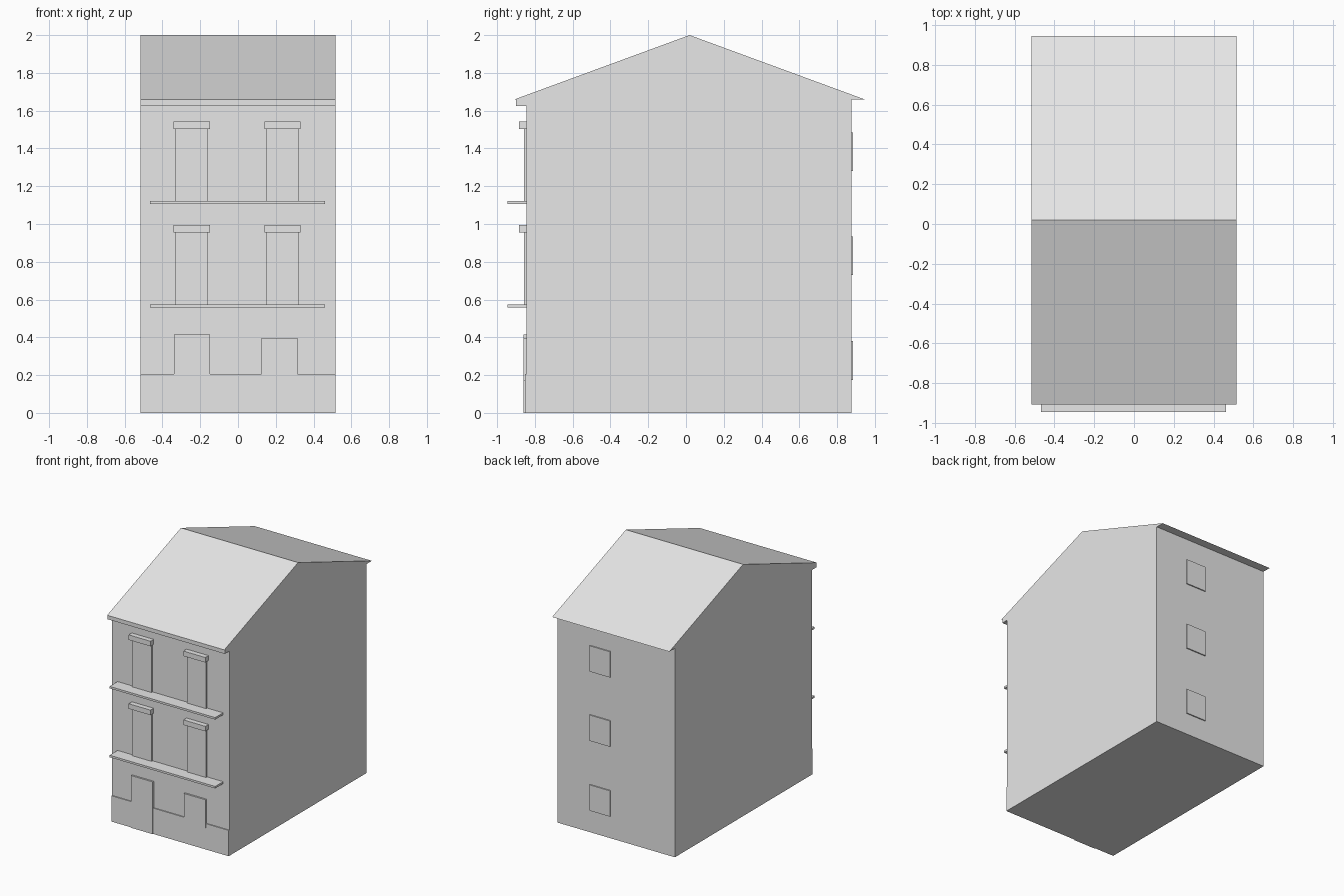
import bpy
import bmesh

cube = bpy.data.objects.get("Cube")
if cube:
    bpy.data.objects.remove(cube, do_unlink=True)

# One plain plaster colour for the whole building
plaster = bpy.data.materials.new("light_grey_plaster")
plaster.use_nodes = True
GREY = (0.8, 0.8, 0.8, 1)
plaster.diffuse_color = GREY
plaster.node_tree.nodes["Principled BSDF"].inputs["Base Color"].default_value = GREY

HALF_WIDTH = 0.515
FRONT, BACK = -0.845, 0.875
EAVES, RIDGE = 1.66, 2.0
ROOF_FRONT, ROOF_BACK = -0.907, 0.945


def prism(name, profile, x0, x1):
    """Extrude a closed (y, z) profile from x0 to x1."""
    bm = bmesh.new()
    face = bm.faces.new([bm.verts.new((x0, y, z)) for y, z in profile])
    sweep = bmesh.ops.extrude_face_region(bm, geom=[face])
    verts = [v for v in sweep["geom"] if isinstance(v, bmesh.types.BMVert)]
    bmesh.ops.translate(bm, verts=verts, vec=(x1 - x0, 0, 0))
    bmesh.ops.recalc_face_normals(bm, faces=bm.faces)
    mesh = bpy.data.meshes.new(name)
    bm.to_mesh(mesh)
    bm.free()
    mesh.materials.append(plaster)
    obj = bpy.data.objects.new(name, mesh)
    bpy.context.collection.objects.link(obj)
    return obj


def box(name, x0, x1, y0, y1, z0, z1):
    return prism(name, [(y0, z0), (y1, z0), (y1, z1), (y0, z1)], x0, x1)


# Gabled body: walls and roof share flush side faces, with overhanging eaves
ridge_y = (ROOF_FRONT + ROOF_BACK) / 2
prism("house_body", [
    (FRONT, 0), (BACK, 0), (BACK, EAVES), (ROOF_BACK, EAVES),
    (ridge_y, RIDGE), (ROOF_FRONT, EAVES), (FRONT, EAVES),
], -HALF_WIDTH, HALF_WIDTH)
box("front_cornice", -HALF_WIDTH, HALF_WIDTH, -0.9, FRONT, 1.625, EAVES)

# Ground floor: plinth, door and window
box("plinth", -HALF_WIDTH, HALF_WIDTH, -0.853, FRONT, 0, 0.205)
box("front_door", -0.34, -0.148, -0.859, FRONT, 0, 0.415)
box("ground_window", 0.125, 0.315, -0.859, FRONT, 0.17, 0.397)

# Upper floors: balcony slab, two tall windows with lintels
for floor, z in (("first", 0.575), ("second", 1.122)):
    box(f"{floor}_floor_balcony", -0.467, 0.461, -0.945, FRONT, z - 0.016, z)
    for side, x in (("right", -0.245), ("left", 0.236)):
        box(f"{floor}_floor_{side}_window", x - 0.085, x + 0.085,
            -0.858, FRONT, z, z + 0.38)
        box(f"{floor}_floor_{side}_lintel", x - 0.096, x + 0.096,
            -0.885, FRONT, z + 0.38, z + 0.42)

# Rear windows, one above another
for floor, z in (("ground", 0.175), ("first", 0.73), ("second", 1.28)):
    box(f"{floor}_floor_rear_window", 0.05, 0.23, BACK, 0.884, z, z + 0.205)
